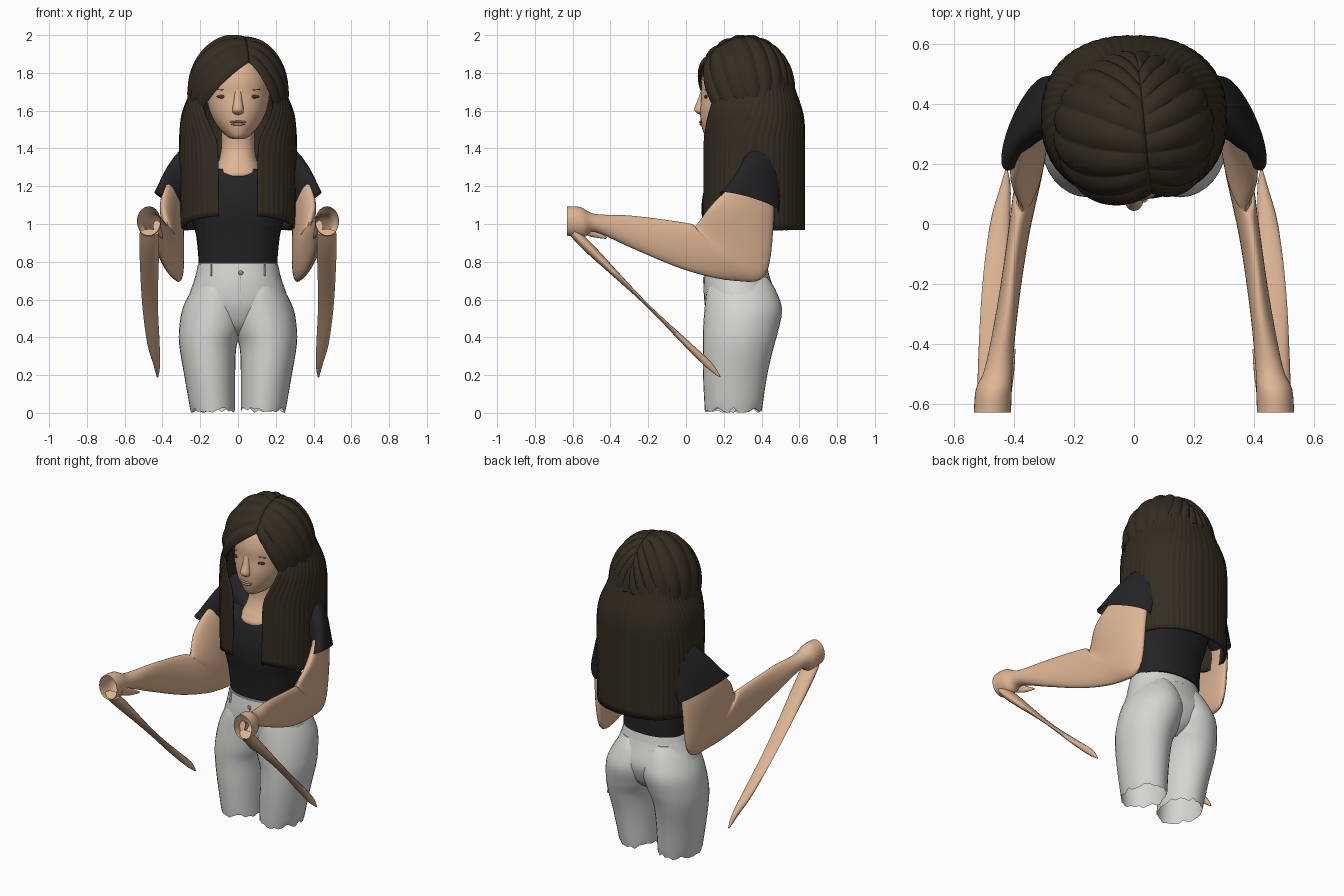
import bpy, bmesh, random
from math import sin, cos, pi, radians
from mathutils import Vector
from mathutils.bvhtree import BVHTree

random.seed(4)
cube = bpy.data.objects.get("Cube")
if cube:
    bpy.data.objects.remove(cube, do_unlink=True)


def material(name, rgb):
    m = bpy.data.materials.new(name)
    m.use_nodes = True
    m.diffuse_color = (*rgb, 1)
    m.node_tree.nodes["Principled BSDF"].inputs["Base Color"].default_value = (*rgb, 1)
    return m


HAIR = material("dark_brown_hair", (0.034, 0.026, 0.015))
SKIN = material("skin", (0.73, 0.46, 0.295))
SHIRT = material("black_cloth", (0.017, 0.017, 0.019))
DENIM = material("pale_denim", (0.66, 0.67, 0.63))
SEAM = material("grey_seam", (0.45, 0.45, 0.42))
LIP = material("lip", (0.55, 0.3, 0.2))
EYE = material("dark_eye", (0.06, 0.035, 0.025))
BUTTON = material("copper_button", (0.45, 0.24, 0.13))


def surface(name, rings, mat, closed=True, caps=(True, True), thick=0):
    """Skin a list of point rings into one smooth mesh."""
    bm = bmesh.new()
    rows = [[bm.verts.new(p) for p in ring] for ring in rings]
    count = len(rows[0])
    for a, b in zip(rows, rows[1:]):
        for i in range(count if closed else count - 1):
            j = (i + 1) % count
            bm.faces.new((a[i], a[j], b[j], b[i]))
    for row, cap in zip((rows[0], rows[-1]), caps):
        if closed and cap:
            bm.faces.new(row)
    bmesh.ops.recalc_face_normals(bm, faces=bm.faces)
    mesh = bpy.data.meshes.new(name)
    bm.to_mesh(mesh)
    bm.free()
    mesh.materials.append(mat)
    mesh.shade_smooth()
    mesh.set_sharp_from_angle(angle=radians(50))
    obj = bpy.data.objects.new(name, mesh)
    bpy.context.collection.objects.link(obj)
    if thick:
        mod = obj.modifiers.new("thickness", "SOLIDIFY")
        mod.thickness, mod.offset = thick, 0
    return obj


def power(v, n):
    return (1 if v >= 0 else -1) * abs(v) ** (2 / n)


def spline(vals, steps=5):
    """Smoothly interpolate a list of vectors."""
    out = []
    for i in range(len(vals) - 1):
        a, b = vals[max(i - 1, 0)], vals[i]
        c, d = vals[i + 1], vals[min(i + 2, len(vals) - 1)]
        for k in range(steps):
            t = k / steps
            out.append(b + (c - a) * (t / 2) + (a * 2 - b * 5 + c * 4 - d) * (t * t / 2)
                       + (b * 3 - a - c * 3 + d) * (t ** 3 / 2))
    return out + [vals[-1]]


def tube(name, sections, mat, side=1, n=2, caps=(True, True), segs=32, ragged=0):
    """Loft superellipses given as (centre, half axis, half axis)."""
    parts = [spline([Vector(s[k]) for s in sections]) for k in range(3)]
    rings = []
    for c, u, v in zip(*parts):
        ring = []
        for i in range(segs):
            a = 2 * pi * i / segs
            p = c + u * power(cos(a), n) + v * power(sin(a), n)
            ring.append(Vector((p.x * side, p.y, p.z)))
        rings.append(ring)
    for p in rings[0]:
        p.z += random.uniform(0, ragged)
    return surface(name, rings, mat, caps=caps)


def slab(z, x0, x1, front, back):
    return (((x0 + x1) / 2, (front + back) / 2, z),
            ((x1 - x0) / 2, 0, 0), (0, (back - front) / 2, 0))


def body(name, rows, mat, **kw):
    return tube(name, [slab(z, -r, r, f, b) for z, r, f, b in rows], mat, **kw)


def blob(name, loc, scale, mat):
    bpy.ops.mesh.primitive_uv_sphere_add(segments=20, ring_count=12, location=loc)
    o = bpy.context.object
    o.name, o.scale = name, scale
    o.data.materials.append(mat)
    o.data.shade_smooth()
    return o


# Trousers: pelvis, waistband and two ragged open legs
body("trouser_hips", [(.41, .03, .2, .38), (.46, .12, .145, .445), (.53, .22, .112, .478),
                      (.6, .262, .096, .484), (.7, .233, .095, .45),
                      (.79, .208, .11, .42)], DENIM, n=2.15)
body("waistband", [(.725, .225, .093, .442), (.785, .212, .103, .428)], DENIM, n=2.15)
for side, label in ((1, "left"), (-1, "right")):
    tube(label + "_trouser_leg",
         [slab(0, .015, .25, .1, .40), slab(.2, .015, .285, .09, .43),
          slab(.35, .008, .31, .09, .465), slab(.44, -.025, .312, .09, .49),
          slab(.55, -.05, .294, .098, .508), slab(.65, -.03, .245, .11, .475),
          slab(.72, .03, .19, .14, .43)],
         DENIM, side, n=1.98, caps=(False, True), ragged=.03)
    tube(label + "_belt_loop", [slab(.725, .137, .148, .115, .135), slab(.785, .137, .148, .125, .14)],
         DENIM, side, segs=8)
tube("fly_seam", [slab(.55, .013, .017, .1, .11), slab(.72, .013, .017, .088, .1)], SEAM, segs=6)
blob("trouser_button", (.015, .092, .742), (.013, .006, .013), BUTTON)

# Shirt and neck; the skin pushes through the shirt as a scooped neckline
body("shirt_body", [(.775, .207, .115, .44), (.85, .212, .11, .44), (.95, .224, .098, .445),
                    (1.04, .25, .084, .46), (1.12, .27, .084, .465), (1.2, .265, .1, .47),
                    (1.25, .25, .117, .46), (1.29, .225, .15, .44)],
     SHIRT, n=2.3)
body("neck", [(1.2, .12, .15, .4), (1.26, .124, .118, .4), (1.3, .116, .135, .4),
              (1.35, .098, .163, .39), (1.42, .088, .18, .37), (1.55, .09, .17, .36)],
     SKIN, n=2.3)

# Head and facial features
head = body("head", [(1.45, .03, .12, .22), (1.47, .065, .098, .32), (1.53, .118, .08, .42),
                     (1.6, .152, .074, .47), (1.68, .168, .08, .5), (1.77, .165, .082, .5),
                     (1.86, .13, .12, .46), (1.92, .05, .22, .36)], SKIN, n=2.15)
tree = BVHTree.FromPolygons([v.co for v in head.data.vertices],
                            [p.vertices for p in head.data.polygons])


def on_face(name, x, z, scale, mat):
    hit = tree.ray_cast(Vector((x, -1, z)), Vector((0, 1, 0)))[0]
    return blob(name, hit, scale, mat)


tube("nose", [((0, .1, 1.71), (.02, 0, 0), (0, .02, 0)),
              ((0, .087, 1.66), (.022, 0, 0), (0, .024, 0)),
              ((0, .078, 1.61), (.03, 0, 0), (0, .034, 0)),
              ((0, .082, 1.59), (.028, 0, 0), (0, .028, 0)),
              ((0, .09, 1.575), (.012, 0, 0), (0, .01, 0))], SKIN, segs=24)
on_face("upper_lip", 0, 1.541, (.046, .009, .006), LIP)
on_face("lower_lip", 0, 1.528, (.036, .01, .007), LIP)
for side, label in ((1, "left"), (-1, "right")):
    eye = on_face(label + "_eye", side * .084, 1.674, (.03, .005, .009), EYE)
    brow = on_face(label + "_eyebrow", side * .085, 1.712, (.034, .004, .004), LIP)
    eye.rotation_euler.z = brow.rotation_euler.z = side * .3

for side, label in ((1, "left"), (-1, "right")):
    # Short sleeve turning from the shoulder down and forward
    tube(label + "_sleeve",
         [((.1, .33, 1.26), (0, -.1, 0), (0, 0, .06)),
          ((.2, .36, 1.28), (0, -.1, 0), (0, 0, .11)),
          ((.26, .39, 1.275), (.02, -.1, 0), (.015, 0, .14)),
          ((.305, .375, 1.22), (.06, -.125, .01), (.04, .01, .1)),
          ((.36, .335, 1.115), (.07, -.155, .05), (.045, .025, .02))],
         SHIRT, side, caps=(True, False))
    # Bent arm, ending in an open wrist
    tube(label + "_arm",
         [((.325, .36, 1.2), (.04, -.1, .03), (.035, 0, .03)),
          ((.35, .3, 1.06), (.045, -.165, .04), (.046, 0, .01)),
          ((.34, .235, .86), (.03, -.185, .13), (.045, 0, 0)),
          ((.354, .14, .85), (.03, -.11, .15), (.042, 0, 0)),
          ((.388, -.05, .888), (.015, -.05, .133), (.035, 0, 0)),
          ((.423, -.285, .955), (0, -.015, .09), (.036, 0, 0)),
          ((.452, -.48, 1.005), (0, 0, .048), (.046, 0, 0)),
          ((.468, -.55, 1.01), (0, -.01, .08), (.06, 0, 0)),
          ((.473, -.63, 1.015), (0, 0, .077), (.062, 0, 0))],
         SKIN, side, caps=(True, False))
    # Flattened hand trailing down and back from the wrist
    tube(label + "_trailing_hand",
         [((.47, -.595, .955), (0, .018, .018), (.05, 0, 0)),
          ((.47, -.5, .86), (0, .018, .02), (.052, 0, 0)),
          ((.466, -.22, .585), (0, .006, .006), (.042, 0, 0)),
          ((.448, 0, .37), (0, .012, .012), (.033, 0, 0)),
          ((.43, .12, .255), (0, .015, .012), (.018, 0, 0)),
          ((.426, .18, .19), (0, .003, .002), (.004, 0, 0))], SKIN, side, segs=16)
    tube(label + "_thumb",
         [((.43, -.57, .99), (.02, 0, 0), (0, .01, .03)),
          ((.412, -.49, .95), (.012, 0, 0), (0, .01, .018)),
          ((.4, -.42, .925), (.004, 0, 0), (0, .003, .004))], SKIN, side, segs=12)

# Long hair: fluted curtain open at the face; rows are z, rx, ry, centre y, opening angle
profile = spline([Vector(r) for r in (
    (.967, .298, .268, .355, 17), (1.2, .302, .268, .355, 17), (1.42, .304, .268, .355, 18),
    (1.52, .3, .268, .354, 26), (1.6, .286, .263, .347, 36), (1.7, .247, .244, .332, 48),
    (1.8, .222, .226, .315, 56), (1.9, .165, .17, .31, 60))], 4)
STRANDS, STEPS = 48, 288
curtain = []
for z, rx, ry, cy, gap in profile:
    ring = []
    for i in range(STEPS + 1):
        a = radians(gap) + (2 * pi - 2 * radians(gap)) * i / STEPS
        flute = .994 + .009 * abs(sin(pi * STRANDS * i / STEPS))
        # Front locks end a little higher than the back
        lift = .08 * max(0, cos(a)) * max(0, 1 - (z - .967) / .3)
        ring.append((rx * flute * power(sin(a), 2.3),
                     cy - ry * flute * power(cos(a), 2.3), z + lift))
    curtain.append(ring)
surface("long_hair", curtain, HAIR, closed=False, thick=.014)

# Crown: locks swept from an off-centre parting down each side
LOCKS, ACROSS, ALONG = 9, 126, 24
for side, label in ((1, "left"), (-1, "right")):
    grid = []
    for i in range(ACROSS + 1):
        t = i / ACROSS
        tilt = radians(-56 + 118 * t)
        start = Vector((.24 - .2 * t, sin(tilt), cos(tilt))).normalized()
        az = radians(54 + 126 * t)
        end = Vector((side * sin(az), -cos(az), -.4 + .5 * t)).normalized()
        row = []
        for k in range(ALONG + 1):
            s = k / ALONG
            d = start.slerp(end, s)
            puff = 1 + .058 * min(1, .25 + s * 4) * (.3 + .7 * abs(sin(pi * LOCKS * t)))
            row.append((d.x * .25 * puff, .31 + d.y * .25 * puff, 1.7 + d.z * .286 * puff))
        grid.append(row)
    surface(label + "_crown_locks", grid, HAIR, closed=False, thick=.012)
